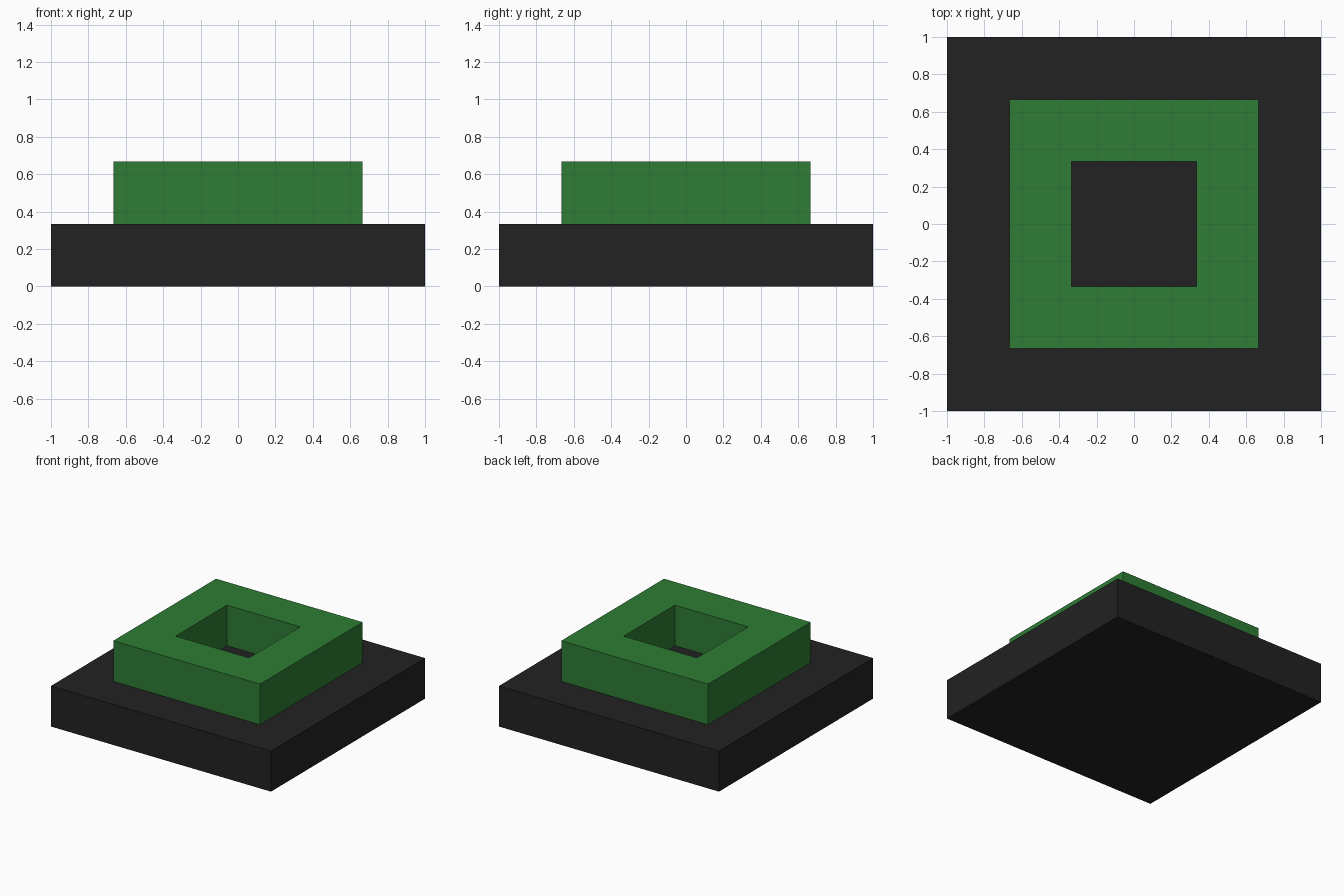
import bpy
import bmesh

cube = bpy.data.objects.get("Cube")
if cube:
    bpy.data.objects.remove(cube, do_unlink=True)

STEP = 1 / 3  # height of each tier and width of each ledge


def make_material(name, rgb):
    mat = bpy.data.materials.new(name)
    mat.use_nodes = True
    colour = (*rgb, 1.0)
    mat.diffuse_color = colour
    bsdf = next(n for n in mat.node_tree.nodes if n.type == "BSDF_PRINCIPLED")
    bsdf.inputs["Base Color"].default_value = colour
    return mat


def square_tier(name, half, z0, z1, mat, hole=None):
    """Square slab, or a square frame when a hole half-width is given."""
    bm = bmesh.new()
    corners = [(-1, -1), (1, -1), (1, 1), (-1, 1)]

    def loop(h, z):
        return [bm.verts.new((x * h, y * h, z)) for x, y in corners]

    if hole is None:
        profile = bm.faces.new(loop(half, z0))
        faces = [profile]
    else:
        outer, inner = loop(half, z0), loop(hole, z0)
        faces = [bm.faces.new((outer[i], outer[(i + 1) % 4],
                               inner[(i + 1) % 4], inner[i])) for i in range(4)]
    # Raise the footprint into a closed solid
    top = bmesh.ops.extrude_face_region(bm, geom=faces, use_keep_orig=True)["geom"]
    verts = [g for g in top if isinstance(g, bmesh.types.BMVert)]
    bmesh.ops.translate(bm, verts=verts, vec=(0, 0, z1 - z0))
    bmesh.ops.recalc_face_normals(bm, faces=bm.faces)

    mesh = bpy.data.meshes.new(name)
    bm.to_mesh(mesh)
    bm.free()
    mesh.materials.append(mat)
    obj = bpy.data.objects.new(name, mesh)
    bpy.context.collection.objects.link(obj)
    return obj


black = make_material("charcoal black", (0.016, 0.016, 0.016))
green = make_material("leaf green", (0.0273, 0.202, 0.035))

# Wide slab at the bottom, open square frame on top
square_tier("base_slab", 1.0, 0.0, STEP, black)
square_tier("raised_frame", 2 * STEP, STEP, 2 * STEP, green, hole=STEP)
